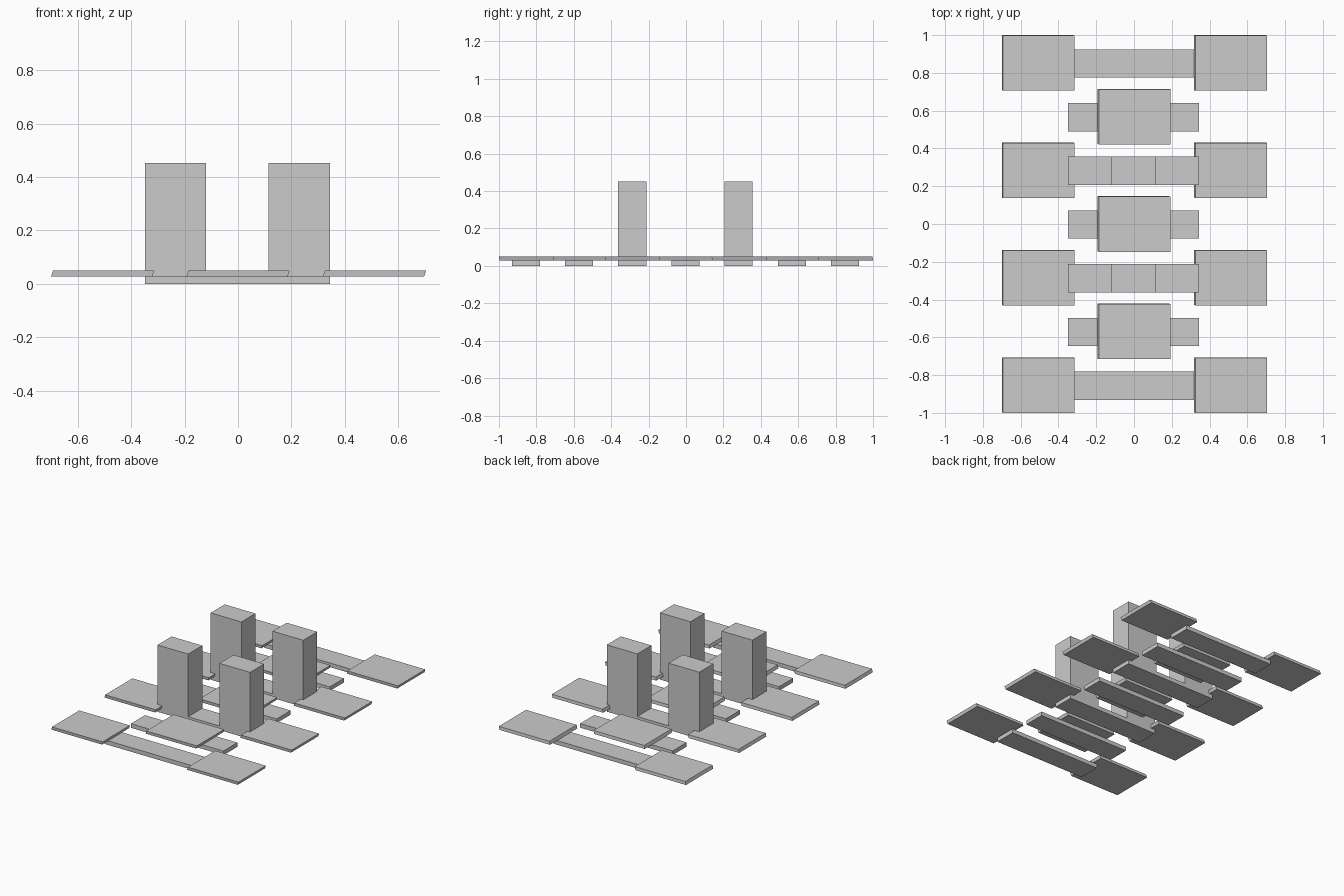
import bpy

if "Cube" in bpy.data.objects:
    bpy.data.objects.remove(bpy.data.objects["Cube"])

BASE_TOP, SLAB_TOP, BLOCK_TOP = 0.028, 0.049, 0.452
PITCH = 0.2843


def block(name, x0, x1, y0, y1, z0, z1, shear=(0, 0)):
    """Box whose top face is offset sideways by shear."""
    verts = []
    for z, sx, sy in ((z0, 0, 0), (z1, shear[0], shear[1])):
        verts += [(x0 + sx, y0 + sy, z), (x1 + sx, y0 + sy, z),
                  (x1 + sx, y1 + sy, z), (x0 + sx, y1 + sy, z)]
    faces = [(3, 2, 1, 0), (4, 5, 6, 7)]
    faces += [(i, (i + 1) % 4, (i + 1) % 4 + 4, i + 4) for i in range(4)]
    mesh = bpy.data.meshes.new(name)
    mesh.from_pydata(verts, [], faces)
    obj = bpy.data.objects.new(name, mesh)
    bpy.context.collection.objects.link(obj)
    return obj


def slab(name, cx, cy):
    """Slightly slanted paving slab."""
    block(name, cx - 0.193, cx + 0.186, cy - 0.1445, cy + 0.147,
          BASE_TOP, SLAB_TOP, (0.007, -0.0025))


for row in range(-3, 4):
    y = row * PITCH
    ys = y - 0.003
    # low cross strip under every row
    block("cross_strip", -0.349, 0.344, ys - 0.075, ys + 0.075, 0, BASE_TOP)
    # slabs alternate between a side pair and a single centre one
    if row % 2:
        for x in (-0.507, 0.511):
            slab("side_slab", x, y)
    else:
        slab("centre_slab", 0, y)
    # tall blocks standing on two of the strips
    if abs(row) == 1:
        for x0, x1 in ((-0.349, -0.119), (0.115, 0.344)):
            block("tall_block", x0, x1, ys - 0.075, ys + 0.075,
                  BASE_TOP, BLOCK_TOP)
